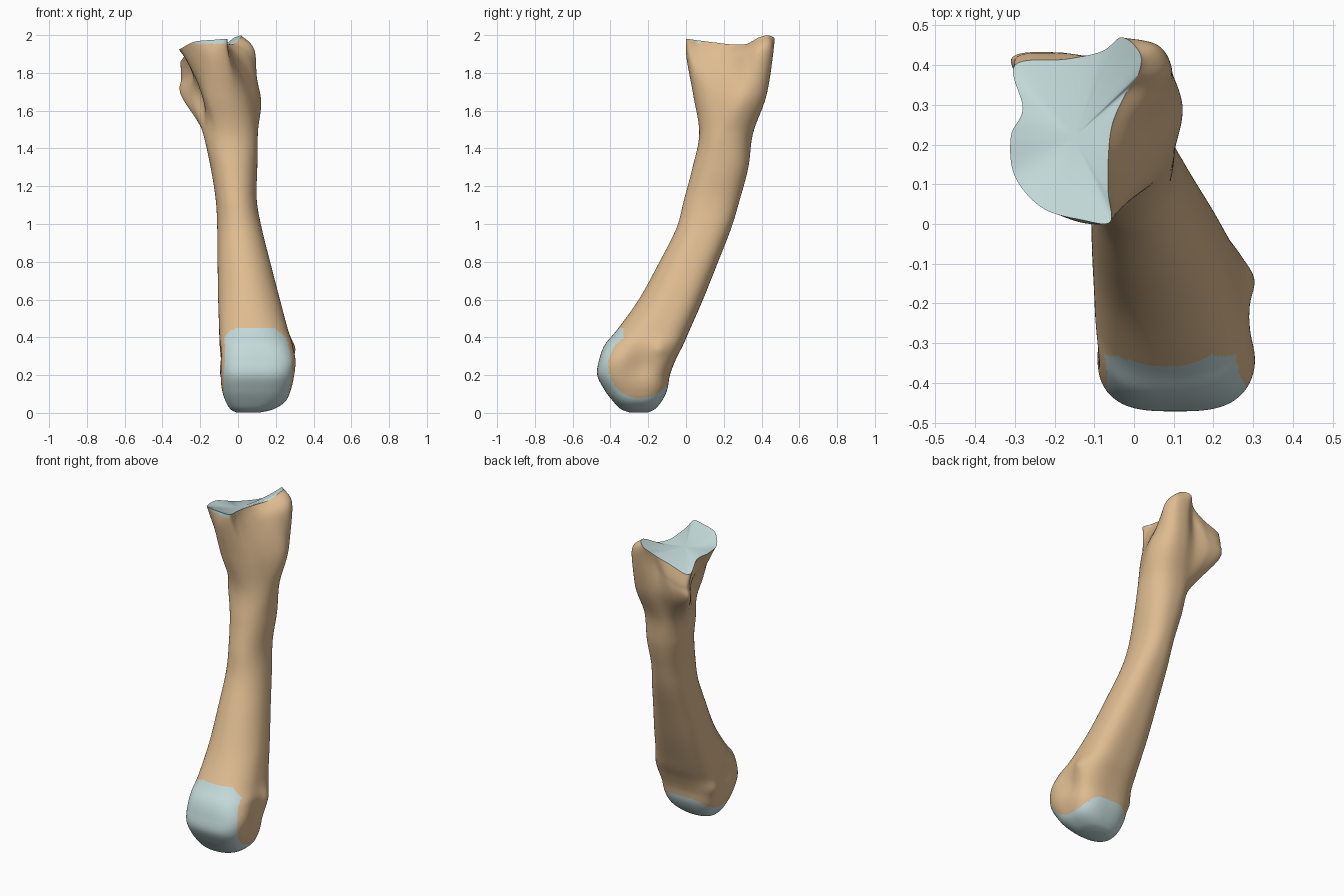
import bpy, math
from mathutils import Vector

if "Cube" in bpy.data.objects:
    bpy.data.objects.remove(bpy.data.objects["Cube"])

M = 128     # points around each section
STEPS = 14  # loft rows between sections


def catmull(a, b, c, d, t):
    return 0.5 * (2 * b + (c - a) * t + (2 * a - 5 * b + 4 * c - d) * t * t
                  + (3 * b - a - 3 * c + d) * t ** 3)


def material(name, rgb):
    m = bpy.data.materials.new(name)
    m.diffuse_color = (*rgb, 1)
    m.use_nodes = True
    m.node_tree.nodes["Principled BSDF"].inputs["Base Color"].default_value = m.diffuse_color
    return m


def oval(z, x0, x1, y0, y1, n_front, n_back):
    """Rounded-box section from its extents, starting at the front."""
    ring = []
    for i in range(M):
        t = 2 * math.pi * i / M - math.pi / 2
        c, s = math.cos(t), math.sin(t)
        n = n_front if s < 0 else n_back
        ring.append(Vector(((x0 + x1) / 2 + (x1 - x0) / 2 * math.copysign(abs(c) ** (2 / n), c),
                            (y0 + y1) / 2 + (y1 - y0) / 2 * math.copysign(abs(s) ** (2 / n), s), z)))
    return ring


def outline(pts):
    """Smooth closed section through a few points."""
    p = [Vector(q) for q in pts]
    k, per = len(p), M // len(p)
    return [catmull(p[i - 1], p[i], p[(i + 1) % k], p[(i + 2) % k], j / per)
            for i in range(k) for j in range(per)]


# head and shaft: z, x range, y range, squareness of front and back
shaft = [
    (.003, -.01, .12, -.30, -.20, 2, 2), (.02, -.04, .19, -.345, -.165, 2.4, 2.4),
    (.06, -.065, .25, -.385, -.13, 2.8, 2.7), (.12, -.085, .28, -.43, -.10, 3.0, 2.8),
    (.20, -.097, .302, -.47, -.085, 3.1, 2.9), (.28, -.10, .312, -.46, -.055, 3.2, 2.9),
    (.36, -.10, .295, -.43, -.015, 2.9, 2.9), (.44, -.10, .265, -.365, .02, 2.4, 2.9),
    (.60, -.105, .222, -.25, .09, 2.05, 2.7), (.80, -.108, .17, -.14, .17, 2.05, 2.5),
    (.98, -.11, .125, -.05, .24, 2.1, 2.4), (1.13, -.118, .099, -.01, .285, 2.1, 2.3),
    (1.30, -.145, .102, .035, .33, 2.1, 2.3), (1.48, -.185, .105, .07, .355, 2.1, 2.3)]

# flared base: neck, lobes and rim of the joint surface
neck = [(-.10, .04), (-.03, .05), (.03, .095), (.075, .175), (.115, .27), (.115, .33),
        (.085, .39), (.04, .42), (-.03, .425), (-.11, .41), (-.21, .42), (-.30, .40),
        (-.25, .31), (-.19, .23), (-.19, .14), (-.17, .07)]
lobes = [(-.13, .005, 1.88), (-.06, .01, 1.90), (-.04, .06, 1.88), (-.02, .14, 1.87),
         (.015, .24, 1.87), (.06, .32, 1.89), (.09, .39, 1.91), (.06, .45, 1.92),
         (-.02, .46, 1.90), (-.09, .42, 1.85), (-.18, .43, 1.80), (-.30, .415, 1.77),
         (-.24, .29, 1.80), (-.265, .20, 1.85), (-.26, .11, 1.86), (-.20, .04, 1.88)]
rim = [(-.13, .01, 1.975), (-.06, .005, 1.98), (-.065, .08, 1.97), (-.065, .16, 1.96),
       (-.055, .25, 1.95), (-.02, .33, 1.955), (.012, .38, 1.985), (.015, .43, 1.998),
       (-.03, .47, 1.98), (-.08, .435, 1.93), (-.17, .415, 1.89), (-.30, .40, 1.85),
       (-.28, .29, 1.90), (-.31, .22, 1.92), (-.30, .12, 1.93), (-.23, .04, 1.965)]

sections = [oval(*s) for s in shaft]
sections += [outline([(x, y, 1.68) for x, y in neck]), outline(lobes), outline(rim)]

# loft between sections
rows = []
last = len(sections) - 1
for i in range(last):
    a, b, c, d = (sections[max(0, min(last, i + o))] for o in (-1, 0, 1, 2))
    for j in range(STEPS):
        rows.append([catmull(a[k], b[k], c[k], d[k], j / STEPS) for k in range(M)])
rows.append(sections[-1])

# hollows and knobs on the sides of the head: side, y, z, radius, height
bumps = [(1, -.23, .26, .08, -.03), (1, -.14, .34, .04, .012),
         (-1, -.26, .27, .08, -.02), (-1, -.15, .22, .05, .016)]
for row in rows:
    for p in row:
        add = 0
        for side, y, z, r, h in bumps:
            w = max(0, min(1, (p.x - .09) * side / .15))
            add += side * h * w * math.exp(-((p.y - y) ** 2 + (p.z - z) ** 2) / r ** 2)
        p.x += add


# dished joint surface at the top
def plane(p):
    return 1.922 + .2 * (p.x + .15) - .1 * (p.y - .2)


rim_row = len(rows) - 1
centre = Vector((-.15, .22, 1.92))
for s in (.92, .84, .74, .62, .5, .36, .22, .1):
    ring = []
    for p in rows[rim_row]:
        q = centre.lerp(p, s)
        q.z = plane(q) + (p.z - plane(p)) * s ** 1.8
        ring.append(q)
    rows.append(ring)

verts = [p for row in rows for p in row]
faces = [(r * M + k, r * M + (k + 1) % M, (r + 1) * M + (k + 1) % M, (r + 1) * M + k)
         for r in range(len(rows) - 1) for k in range(M)]
faces.append(tuple(reversed(range(M))))
faces.append(tuple(range((len(rows) - 1) * M, len(rows) * M)))

mesh = bpy.data.meshes.new("long_bone")
mesh.from_pydata(verts, [], faces)
mesh.update()
mesh.materials.append(material("bone", (.73, .50, .28)))
mesh.materials.append(material("cartilage", (.55, .70, .70)))

# cartilage on the joint surface, its front lip, and wrapped around the head
for f in mesh.polygons:
    c = f.center
    top = f.index >= rim_row * M and c.z > 1.5
    lip = c.z > 1.955 and c.y < .08 and c.x < -.06
    wrap = math.hypot(c.y + .24, c.z - .25) > .172
    arch = ((c.x - .105) / .225) ** 4 + ((c.z - .2) / .25) ** 4 < 1
    front = c.y < -.24 and (c.z < .25 or (arch and c.y < -.33))
    back = c.y >= -.24 and c.z < .15
    if top or lip or (wrap and (front or back)):
        f.material_index = 1

bone = bpy.data.objects.new("long_bone", mesh)
bpy.context.collection.objects.link(bone)
bpy.context.view_layer.objects.active = bone
bone.select_set(True)
bpy.ops.object.shade_smooth_by_angle(angle=math.radians(40))
